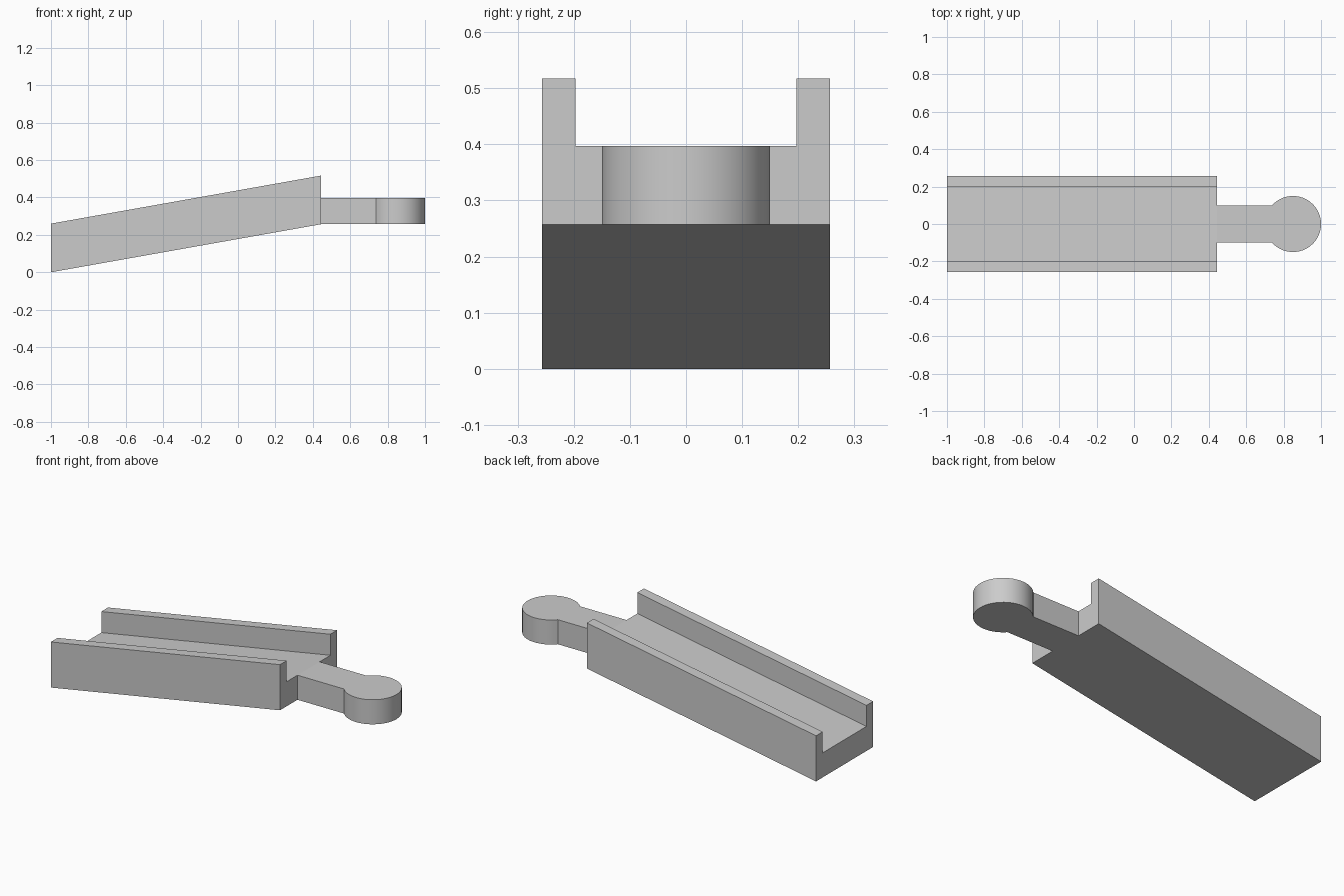
import bpy
import bmesh
from math import asin, cos, sin, pi, radians
from mathutils import Vector

cube = bpy.data.objects.get("Cube")
if cube:
    bpy.data.objects.remove(cube, do_unlink=True)

# Main dimensions
START_X, END_X = -1.0, 0.445
RISE = 0.257
HALF_WIDTH, WALL = 0.257, 0.06
FLOOR, WALL_TOP = 0.14, 0.26
NECK_HALF, KNOB_X, KNOB_R = 0.1, 0.85, 0.15
ARC_STEPS = 32

grey = bpy.data.materials.new("light grey")
grey.use_nodes = True
colour = (0.6, 0.6, 0.6, 1)
grey.diffuse_color = colour
grey.node_tree.nodes["Principled BSDF"].inputs["Base Color"].default_value = colour


def extrude_outline(name, outline, offset):
    """Make a solid by moving a flat outline along an offset."""
    bm = bmesh.new()
    face = bm.faces.new([bm.verts.new(p) for p in outline])
    moved = bmesh.ops.extrude_face_region(bm, geom=[face], use_keep_orig=True)
    verts = [v for v in moved["geom"] if isinstance(v, bmesh.types.BMVert)]
    bmesh.ops.translate(bm, verts=verts, vec=Vector(offset))
    bmesh.ops.recalc_face_normals(bm, faces=bm.faces)
    mesh = bpy.data.meshes.new(name)
    bm.to_mesh(mesh)
    bm.free()
    mesh.materials.append(grey)
    obj = bpy.data.objects.new(name, mesh)
    bpy.context.collection.objects.link(obj)
    return obj


# Sloping channel: U-shaped section with upright ends
inner = HALF_WIDTH - WALL
half = [(HALF_WIDTH, 0), (HALF_WIDTH, WALL_TOP), (inner, WALL_TOP), (inner, FLOOR)]
section = half + [(-y, z) for y, z in reversed(half)]
extrude_outline("sloping_channel", [(START_X, y, z) for y, z in section],
                (END_X - START_X, 0, RISE))

# Level connector: straight neck running into a round knob
open_angle = asin(NECK_HALF / KNOB_R)
sweep = 2 * (pi - open_angle)
outline = [(END_X, NECK_HALF, RISE), (END_X, -NECK_HALF, RISE)]
for i in range(ARC_STEPS + 1):
    a = -pi + open_angle + sweep * i / ARC_STEPS
    outline.append((KNOB_X + KNOB_R * cos(a), KNOB_R * sin(a), RISE))
connector = extrude_outline("connector", outline, (0, 0, FLOOR))

bpy.ops.object.select_all(action="DESELECT")
connector.select_set(True)
bpy.context.view_layer.objects.active = connector
bpy.ops.object.shade_smooth_by_angle(angle=radians(30))
